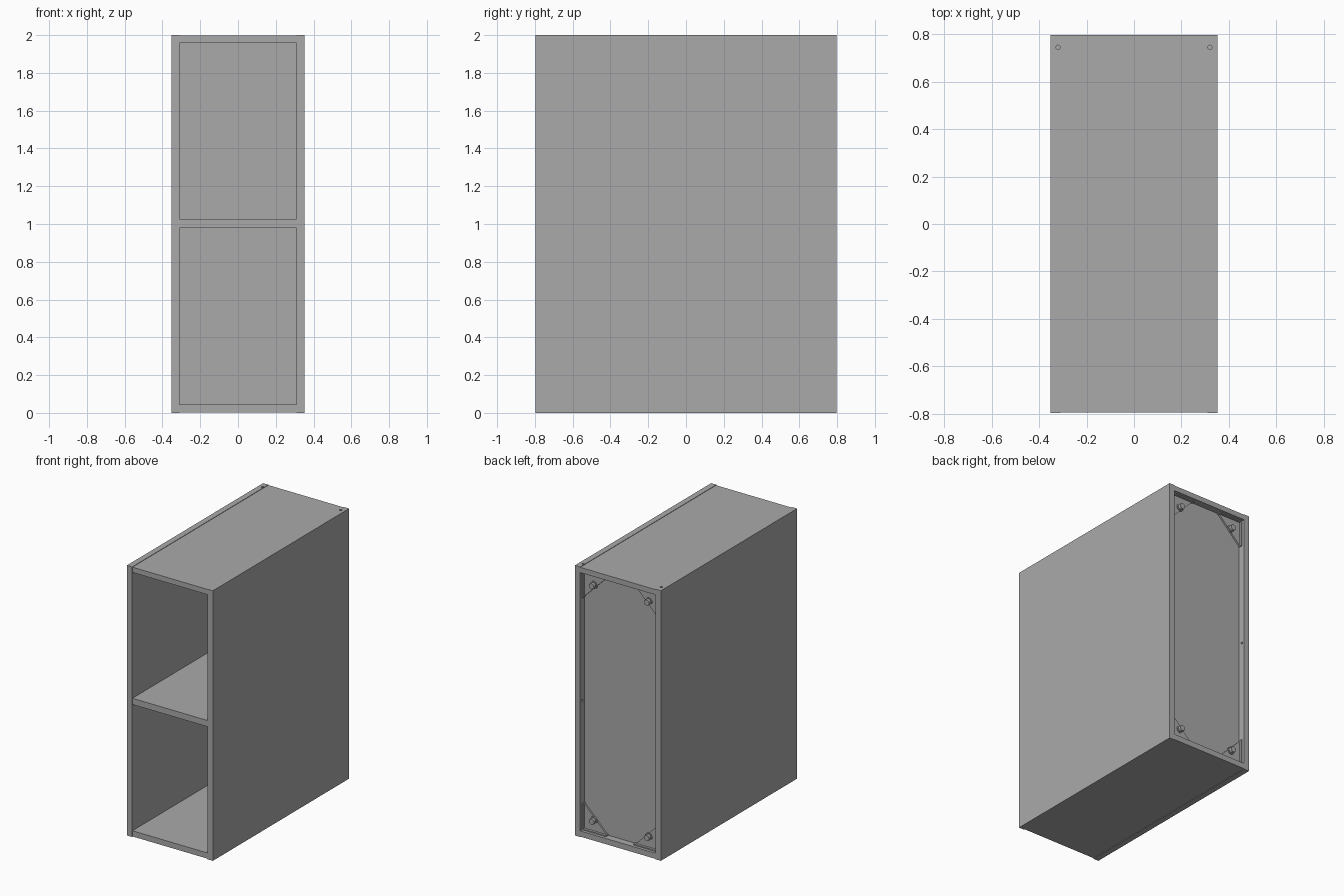
import bpy
import bmesh
from mathutils import Matrix, Vector

if "Cube" in bpy.data.objects:
    bpy.data.objects.remove(bpy.data.objects["Cube"])


def make_material(name, rgb):
    mat = bpy.data.materials.new(name)
    mat.use_nodes = True
    mat.diffuse_color = (*rgb, 1)
    mat.node_tree.nodes["Principled BSDF"].inputs["Base Color"].default_value = (*rgb, 1)
    return mat


GREY = make_material("cabinet grey", (0.4, 0.4, 0.4))

# Overall sizes
HALF_W, HALF_D, HEIGHT = 0.352, 0.797, 2.0
INNER = 0.309          # half width between the side panels
BOARD = 0.042          # board thickness
LIP = 0.003            # the sides stand slightly proud of the other boards
BACK_Y = 0.745         # outer surface of the recessed back panel
LEG = 0.195            # corner bracket leg length


def finish(name, bm):
    bmesh.ops.recalc_face_normals(bm, faces=bm.faces)
    mesh = bpy.data.meshes.new(name)
    bm.to_mesh(mesh)
    bm.free()
    mesh.materials.append(GREY)
    obj = bpy.data.objects.new(name, mesh)
    bpy.context.collection.objects.link(obj)
    return obj


def box(name, low, high):
    low, high = Vector(low), Vector(high)
    bm = bmesh.new()
    matrix = Matrix.Translation((low + high) / 2) @ Matrix.Diagonal((*(high - low), 1))
    bmesh.ops.create_cube(bm, size=1, matrix=matrix)
    return finish(name, bm)


def cylinder(name, centre, radius, depth, axis="Z", sides=24):
    turn = {"X": Matrix.Rotation(1.5708, 4, "Y"),
            "Y": Matrix.Rotation(1.5708, 4, "X"),
            "Z": Matrix.Identity(4)}[axis]
    bm = bmesh.new()
    bmesh.ops.create_cone(bm, cap_ends=True, segments=sides, radius1=radius,
                          radius2=radius, depth=depth,
                          matrix=Matrix.Translation(centre) @ turn)
    for face in bm.faces:
        face.smooth = len(face.verts) == 4
    for edge in bm.edges:
        edge.smooth = all(f.smooth for f in edge.link_faces)
    return finish(name, bm)


def cut(target, cutter):
    cutter.hide_render = True
    cutter.hide_viewport = True
    cutter.display_type = "WIRE"
    mod = target.modifiers.new("hole", "BOOLEAN")
    mod.operation = "DIFFERENCE"
    mod.solver = "EXACT"
    mod.object = cutter


def bracket(name, sx, z, sz):
    # Triangular plate lying on the back panel, its right angle in the corner
    bm = bmesh.new()
    points = [(0, 0), (LEG, 0), (0, LEG)]
    face = bm.faces.new([bm.verts.new((sx * (INNER - u), BACK_Y, z + sz * v))
                         for u, v in points])
    grown = bmesh.ops.extrude_face_region(bm, geom=[face])
    moved = [v for v in grown["geom"] if isinstance(v, bmesh.types.BMVert)]
    bmesh.ops.translate(bm, verts=moved, vec=(0, 0.012, 0))
    return finish(name, bm)


# Carcass boards between the sides
front, back = -HALF_D + LIP, HALF_D
box("bottom_panel", (-INNER, front, LIP), (INNER, back, LIP + BOARD))
box("top_panel", (-INNER, front, HEIGHT - LIP - BOARD + 0.003), (INNER, back, HEIGHT - LIP))
box("middle_shelf", (-INNER, front, 0.98), (INNER, BACK_Y - 0.02, 1.026))
box("back_panel", (-INNER, BACK_Y - 0.02, LIP + BOARD), (INNER, BACK_Y, HEIGHT - BOARD))

for side, sx in (("left", 1), ("right", -1)):
    xs = sorted((sx * INNER, sx * HALF_W))
    panel = box(side + "_side_panel", (xs[0], -HALF_D, 0), (xs[1], HALF_D, HEIGHT))

    # Small fixing holes in the top edge and halfway up the rear inner edge
    cut(panel, cylinder(side + "_top_hole_cutter", (sx * 0.32, BACK_Y, HEIGHT),
                        0.009, 0.08))
    cut(panel, cylinder(side + "_wall_hole_cutter", (sx * INNER, 0.772, 1.0),
                        0.008, 0.03, "X"))

    # Corner brackets with wall flanges and screw knobs
    for level, z, sz in (("lower", LIP + BOARD, 1), ("upper", HEIGHT - BOARD, -1)):
        tag = f"{side}_{level}_"
        bracket(tag + "bracket", sx, z, sz)
        x0, x1 = sorted((sx * INNER, sx * (INNER - LEG)))
        z0, z1 = sorted((z, z + sz * 0.008))
        box(tag + "floor_flange", (x0, BACK_Y, z0), (x1, BACK_Y + 0.03, z1))
        x0, x1 = sorted((sx * INNER, sx * (INNER - 0.008)))
        z0, z1 = sorted((z, z + sz * LEG))
        box(tag + "wall_flange", (x0, BACK_Y, z0), (x1, BACK_Y + 0.03, z1))
        knob_z = z + sz * 0.085
        cylinder(tag + "washer", (sx * 0.226, BACK_Y + 0.012, knob_z), 0.028, 0.012, "Y")
        cylinder(tag + "knob", (sx * 0.226, BACK_Y + 0.025, knob_z), 0.021, 0.03, "Y")
